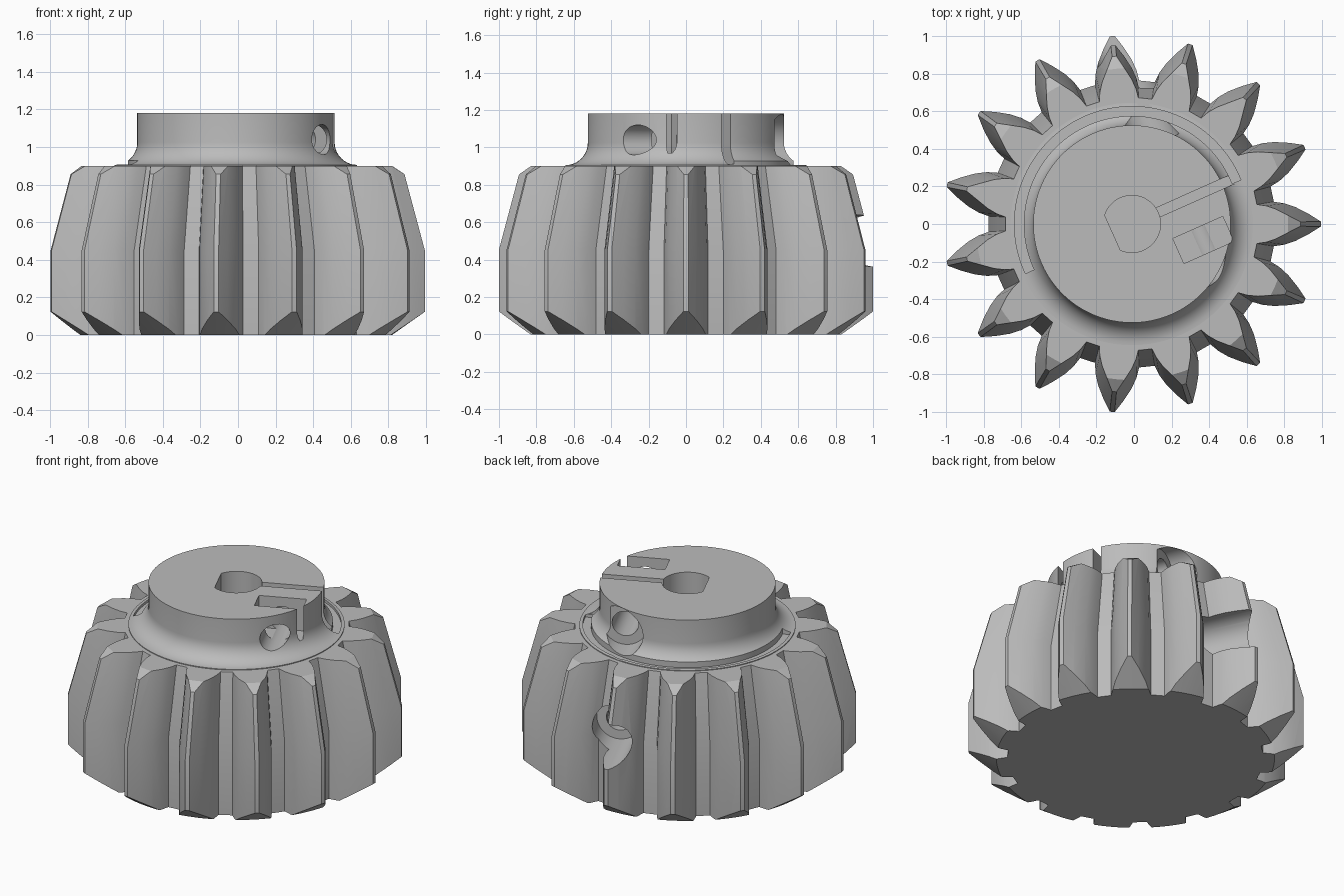
import bpy, bmesh, math
from mathutils import Vector, Matrix

if "Cube" in bpy.data.objects:
    bpy.data.objects.remove(bpy.data.objects["Cube"], do_unlink=True)

TEETH = 15
AXIS = math.radians(24)              # direction of the slot and nut pocket
ALONG = Vector((math.cos(AXIS), math.sin(AXIS), 0))
ACROSS = Vector((-ALONG.y, ALONG.x, 0))   # direction of the clamp screws
NUT = Vector((0.38, -0.085, 0))

grey = bpy.data.materials.new("plain grey")
grey.use_nodes = True
grey.diffuse_color = (0.5, 0.5, 0.5, 1)
grey.node_tree.nodes["Principled BSDF"].inputs["Base Color"].default_value = (0.5, 0.5, 0.5, 1)


def finish(name, bm):
    bmesh.ops.recalc_face_normals(bm, faces=bm.faces[:])
    me = bpy.data.meshes.new(name)
    bm.to_mesh(me)
    bm.free()
    me.materials.append(grey)
    ob = bpy.data.objects.new(name, me)
    bpy.context.collection.objects.link(ob)
    return ob


def loft(name, outline, layers):
    """Stack scaled copies of an outline; layers are (z, scale)."""
    bm = bmesh.new()
    rings = [[bm.verts.new((x * s, y * s, z)) for x, y in outline] for z, s in layers]
    n = len(outline)
    for a, b in zip(rings, rings[1:]):
        for i in range(n):
            j = (i + 1) % n
            bm.faces.new((a[i], a[j], b[j], b[i]))
    bm.faces.new(rings[0])
    bm.faces.new(rings[-1])
    return finish(name, bm)


def lathe(name, profile, steps=120):
    """Turn an (r, z) profile, closed by flat end discs."""
    bm = bmesh.new()
    rings = [[bm.verts.new((r * math.cos(math.tau * i / steps), r * math.sin(math.tau * i / steps), z))
              for i in range(steps)] for r, z in profile]
    for a, b in zip(rings, rings[1:]):
        for i in range(steps):
            j = (i + 1) % steps
            bm.faces.new((a[i], a[j], b[j], b[i]))
    bm.faces.new(rings[0])
    bm.faces.new(rings[-1])
    return finish(name, bm)


def arc(r, start, end, steps):
    return [(r * math.cos(math.radians(start + (end - start) * i / steps)),
             r * math.sin(math.radians(start + (end - start) * i / steps))) for i in range(steps + 1)]


def block(name, centre, length, width, z0, z1):
    """Upright box turned to the slot direction."""
    corners = [centre + ALONG * (sx * length / 2) + ACROSS * (sy * width / 2)
               for sx, sy in ((-1, -1), (1, -1), (1, 1), (-1, 1))]
    return loft(name, [(c.x, c.y) for c in corners], [(z0, 1), (z1, 1)])


def drill(name, radius, z, t0, t1):
    """Round cutter running across, from t0 to t1 past the nut."""
    bm = bmesh.new()
    bmesh.ops.create_cone(bm, cap_ends=True, segments=40, radius1=radius, radius2=radius, depth=t1 - t0)
    turn = ACROSS.to_track_quat('Z', 'Y').to_matrix().to_4x4()
    place = Matrix.Translation(NUT + ACROSS * ((t0 + t1) / 2) + Vector((0, 0, z)))
    bmesh.ops.transform(bm, matrix=place @ turn, verts=bm.verts)
    return finish(name, bm)


def combine(target, tool, operation):
    mod = target.modifiers.new("join", 'BOOLEAN')
    mod.operation = operation
    mod.solver = 'EXACT'
    mod.object = tool
    bpy.context.view_layer.objects.active = target
    bpy.ops.object.modifier_apply(modifier=mod.name)
    bpy.data.objects.remove(tool, do_unlink=True)


# Toothed body: one curved tooth outline repeated around, tapering above the middle
flank = [(0.755, 0.118), (0.81, 0.11), (0.87, 0.09), (0.94, 0.054), (1.005, 0.013)]
tooth = [(r, -w) for r, w in flank] + [(r, w) for r, w in reversed(flank)]
outline = []
for k in range(TEETH):
    a = math.tau * k / TEETH
    outline += [(x * math.cos(a) - y * math.sin(a), x * math.sin(a) + y * math.cos(a)) for x, y in tooth]
gear = loft("bevel_gear", outline, [(-0.05, 1), (0.45, 1), (0.95, 0.867)])

# Conical trims at both ends of the teeth
combine(gear, lathe("trim", [(0.83, 0), (1.23, 0.282), (1.23, 0.633), (0.83, 0.9)]), 'INTERSECT')

# Hub with a concave foot
foot = [(0.645 + x, 1.025 + z) for x, z in arc(0.12, 270, 180, 10)]
combine(gear, lathe("hub", [(0.645, 0.6)] + foot + [(0.525, 1.18)]), 'UNION')

# D-shaped blind shaft bore
combine(gear, loft("bore", arc(0.152, 204 + 42, 204 + 318, 40), [(0.2, 1), (1.3, 1)]), 'DIFFERENCE')

# Clamping slot, curved groove and nut pocket
combine(gear, block("slot", ALONG * 0.36, 0.52, 0.052, 0.91, 1.3), 'DIFFERENCE')
groove = arc(0.625, 22, 205, 60) + arc(0.575, 205, 22, 60)
combine(gear, loft("groove", groove, [(0.89, 1), (1.1, 1)]), 'DIFFERENCE')
combine(gear, block("pocket", NUT, 0.29, 0.145, 0.97, 1.3), 'DIFFERENCE')

# Screw holes with wide head recesses, in the hub and through one tooth
for z, start, seat in ((1.04, -0.6, 0.57), (0.5, 0.1, 0.75)):
    combine(gear, drill("screw_hole", 0.08, z, start, 0.9), 'DIFFERENCE')
    combine(gear, drill("head_recess", 0.138, z, seat, 1.6), 'DIFFERENCE')

# Centre and shade
gear.data.transform(Matrix.Translation((-0.011, 0, 0)))
bpy.ops.object.select_all(action='DESELECT')
gear.select_set(True)
bpy.context.view_layer.objects.active = gear
bpy.ops.object.shade_smooth_by_angle(angle=math.radians(25))
